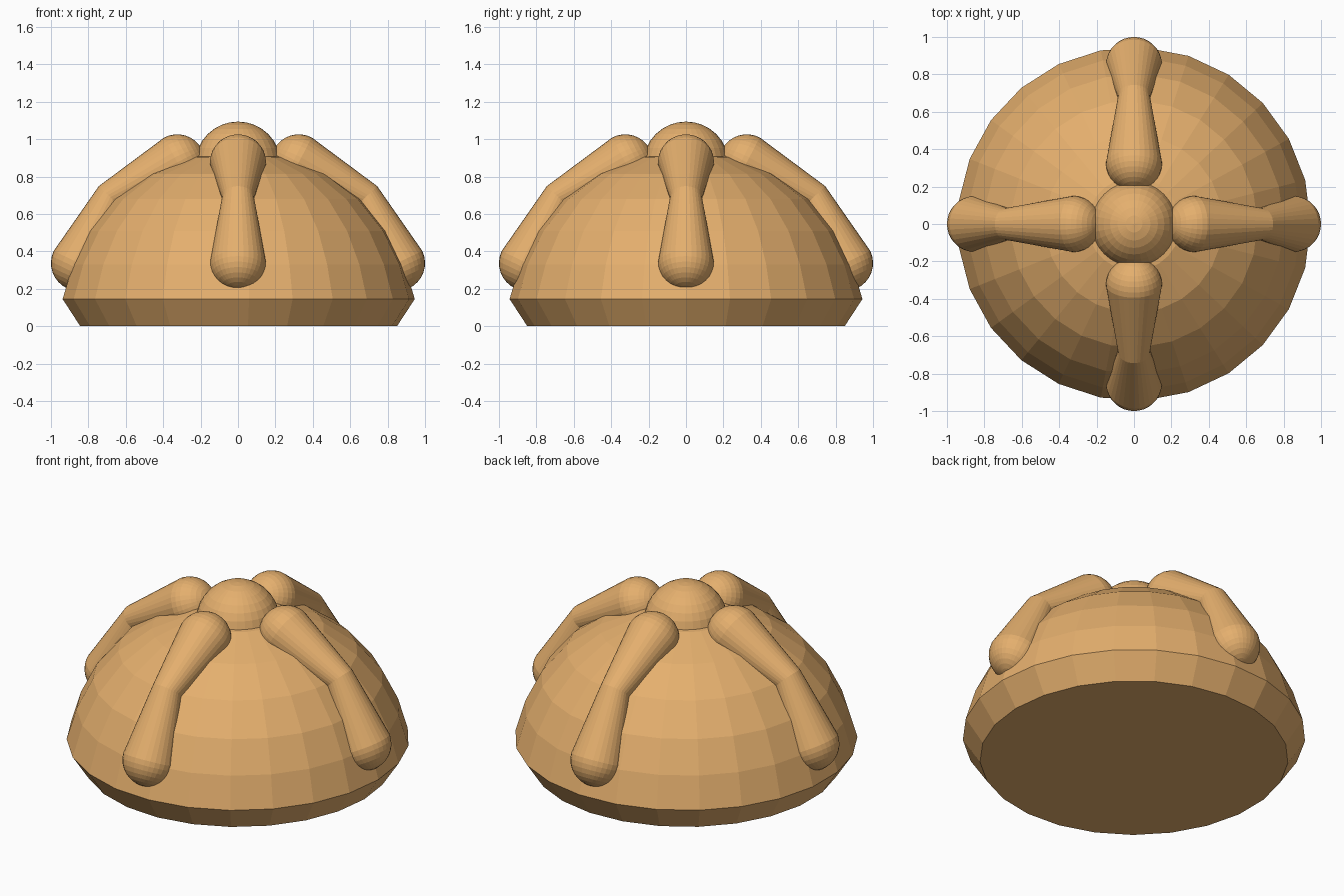
import bpy, bmesh
from math import sin, cos, pi
from mathutils import Vector, Matrix

if "Cube" in bpy.data.objects:
    bpy.data.objects.remove(bpy.data.objects["Cube"])

crust = bpy.data.materials.new("golden_crust")
crust.diffuse_color = (0.78, 0.43, 0.155, 1)
crust.use_nodes = True
crust.node_tree.nodes["Principled BSDF"].inputs["Base Color"].default_value = crust.diffuse_color


def finish(name, bm):
    bmesh.ops.recalc_face_normals(bm, faces=bm.faces)
    me = bpy.data.meshes.new(name)
    bm.to_mesh(me)
    bm.free()
    me.materials.append(crust)
    ob = bpy.data.objects.new(name, me)
    bpy.context.collection.objects.link(ob)
    return ob


def loft(name, rings, sides):
    """Skin rings given as (centre, axis_u, axis_v, radius), capping both ends."""
    bm = bmesh.new()
    loops = []
    for c, u, v, r in rings:
        if r < 1e-4:
            loops.append([bm.verts.new(c)])
        else:
            loops.append([bm.verts.new(c + r * (u * cos(2 * pi * i / sides) + v * sin(2 * pi * i / sides)))
                          for i in range(sides)])
    for a, b in zip(loops, loops[1:]):
        for i in range(sides):
            j = (i + 1) % sides
            quad = [a[i % len(a)], a[j % len(a)], b[j % len(b)], b[i % len(b)]]
            bm.faces.new(list(dict.fromkeys(quad)))
    for end in (loops[0], loops[-1]):
        if len(end) > 1:
            bm.faces.new(end)
    return finish(name, bm)


X, Y, Z = Vector((1, 0, 0)), Vector((0, 1, 0)), Vector((0, 0, 1))

# Low-poly loaf: flat base, flared rim, squashed dome
profile = [(0.85, 0), (0.945, 0.145), (0.89, 0.33), (0.80, 0.51), (0.66, 0.68),
           (0.475, 0.815), (0.25, 0.905), (0, 0.935)]
loft("bread_dome", [(Z * z, X, Y, r) for r, z in profile], 25)

# Round knob on top
bm = bmesh.new()
bmesh.ops.create_uvsphere(bm, u_segments=32, v_segments=16, radius=0.23,
                          matrix=Matrix.Translation((0, 0, 0.864)))
finish("top_knob", bm)

# Bent dough bone: rounded ends tapering to a narrow elbow
inner, elbow, outer = Vector((0.325, 0, 0.876)), Vector((0.683, 0, 0.69)), Vector((0.85, 0, 0.338))
R, STEPS = 0.15, 8


def end_rings(centre, axis, lean):
    """Rings of a ball end from its pole up to where the taper leaves it."""
    up = axis.cross(Y)
    for i in range(STEPS + 1):
        t = (pi / 2 + lean) * i / STEPS
        yield (centre - axis * R * cos(t), up, Y, R * sin(t))


d1, d2 = (elbow - inner).normalized(), (outer - elbow).normalized()
mid = (d1 + d2).normalized()
rings = list(end_rings(inner, d1, 0))
rings.append((elbow, mid.cross(Y), Y, 0.085))
rings += [(c, -u, v, r) for c, u, v, r in reversed(list(end_rings(outer, -d2, 0)))]

for k, side in enumerate(("right", "back", "left", "front")):
    bone = loft(side + "_dough_bone", rings, 32)
    bone.data.transform(Matrix.Rotation(k * pi / 2, 4, 'Z'))
